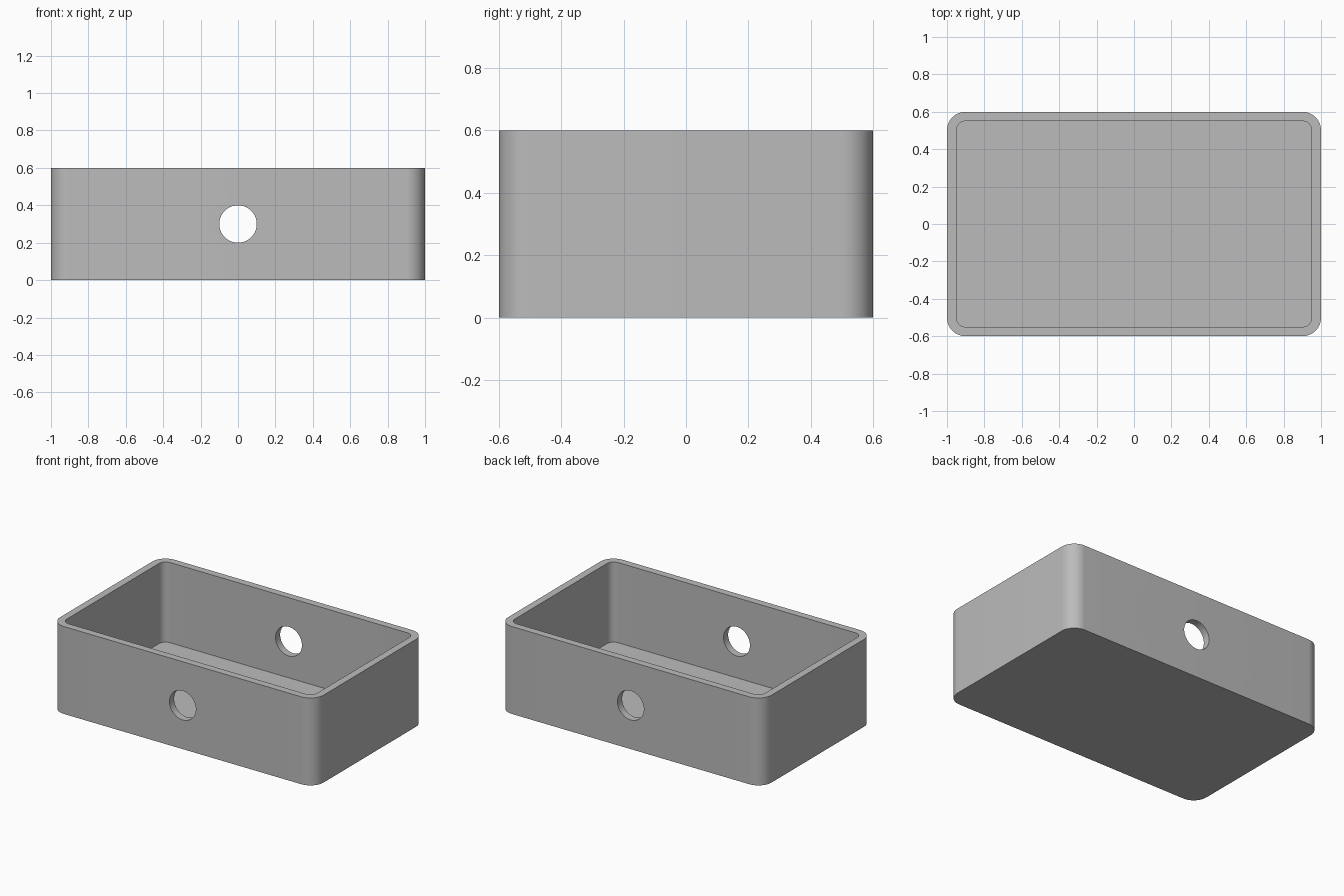
import bpy
import bmesh
from math import cos, sin, pi, radians

if "Cube" in bpy.data.objects:
    bpy.data.objects.remove(bpy.data.objects["Cube"], do_unlink=True)

LENGTH, WIDTH, HEIGHT = 2.0, 1.2, 0.6
WALL, CORNER = 0.05, 0.1
HOLE_RADIUS, HOLE_Z = 0.1, 0.3
STEPS = 16

grey = bpy.data.materials.new("plain grey")
grey.use_nodes = True
colour = (0.5, 0.5, 0.5, 1)
grey.diffuse_color = colour
grey.node_tree.nodes["Principled BSDF"].inputs["Base Color"].default_value = colour


def rounded_block(name, length, width, radius, bottom, top):
    """Rounded rectangle extruded straight up."""
    bm = bmesh.new()
    verts = []
    for i, (sx, sy) in enumerate([(1, 1), (-1, 1), (-1, -1), (1, -1)]):
        cx, cy = sx * (length / 2 - radius), sy * (width / 2 - radius)
        for s in range(STEPS + 1):
            a = (i + s / STEPS) * pi / 2
            verts.append(bm.verts.new((cx + radius * cos(a), cy + radius * sin(a), bottom)))
    base = bm.faces.new(verts)
    extruded = bmesh.ops.extrude_face_region(bm, geom=[base])["geom"]
    for v in extruded:
        if isinstance(v, bmesh.types.BMVert):
            v.co.z = top
    bmesh.ops.recalc_face_normals(bm, faces=bm.faces)
    mesh = bpy.data.meshes.new(name)
    bm.to_mesh(mesh)
    bm.free()
    mesh.materials.append(grey)
    obj = bpy.data.objects.new(name, mesh)
    bpy.context.collection.objects.link(obj)
    return obj


def cut(target, cutter):
    """Subtract the cutter, then discard it."""
    cutter.hide_render = True
    mod = target.modifiers.new("cut", 'BOOLEAN')
    mod.operation, mod.solver, mod.object = 'DIFFERENCE', 'EXACT', cutter
    bpy.context.view_layer.objects.active = target
    bpy.ops.object.modifier_apply(modifier=mod.name)
    bpy.data.objects.remove(cutter, do_unlink=True)


# Open tray with an even wall and floor
tray = rounded_block("open_box", LENGTH, WIDTH, CORNER, 0, HEIGHT)
cut(tray, rounded_block("cavity_cutter", LENGTH - 2 * WALL, WIDTH - 2 * WALL,
                        CORNER - WALL, WALL, HEIGHT + WALL))

# Round hole through the front and back walls
bpy.ops.mesh.primitive_cylinder_add(vertices=64, radius=HOLE_RADIUS, depth=WIDTH * 2,
                                    location=(0, 0, HOLE_Z), rotation=(pi / 2, 0, 0))
hole = bpy.context.object
hole.name = "hole_cutter"
hole.data.materials.append(grey)
cut(tray, hole)

# Smooth corners and hole rims, sharp edges kept
bpy.ops.object.select_all(action='DESELECT')
tray.select_set(True)
bpy.context.view_layer.objects.active = tray
bpy.ops.object.shade_smooth_by_angle(angle=radians(30))
